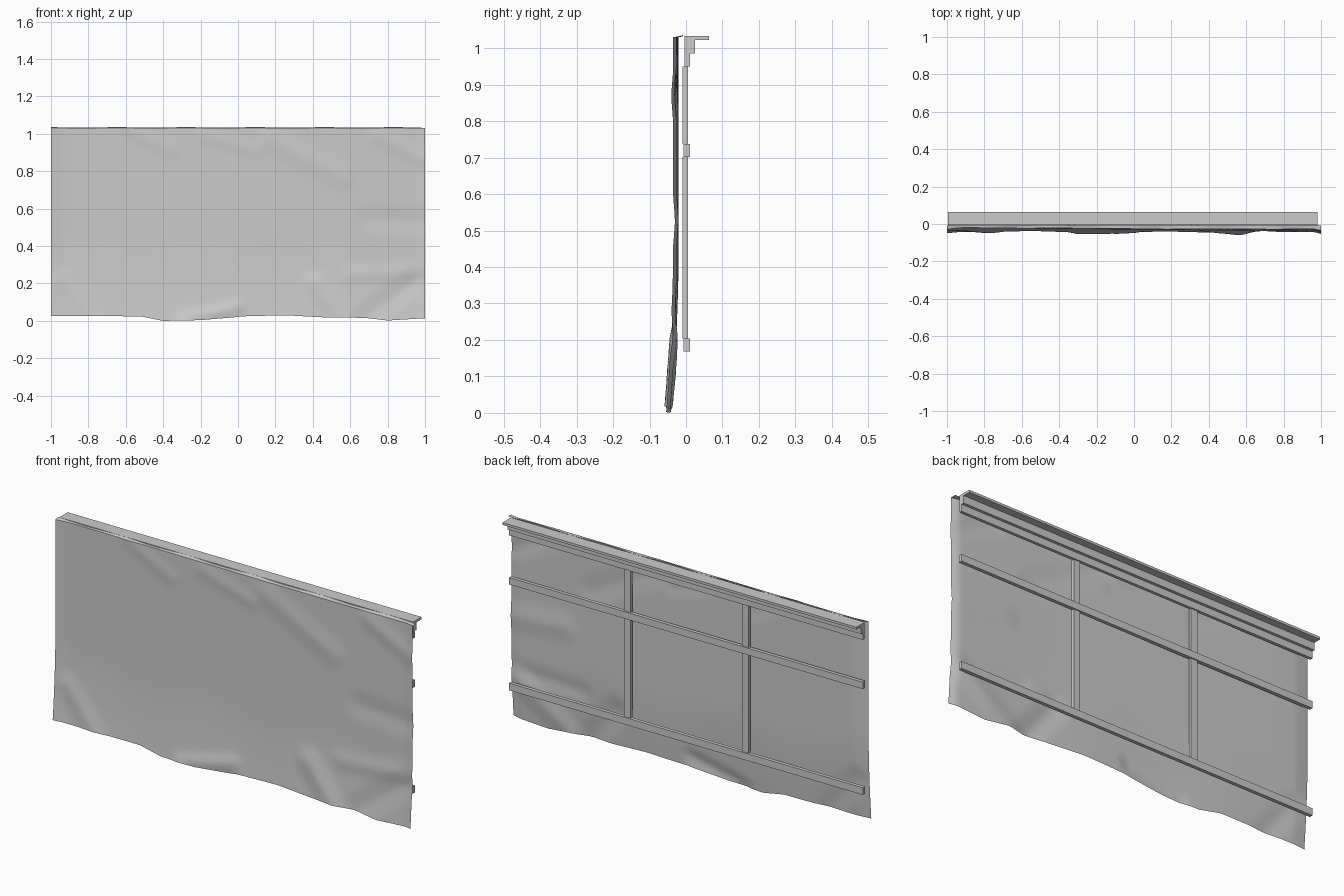
import bpy, bmesh, math
from mathutils import Vector

if "Cube" in bpy.data.objects:
    bpy.data.objects.remove(bpy.data.objects["Cube"])


def make_object(name, bm):
    bmesh.ops.recalc_face_normals(bm, faces=bm.faces)
    mesh = bpy.data.meshes.new(name)
    bm.to_mesh(mesh)
    bm.free()
    ob = bpy.data.objects.new(name, mesh)
    bpy.context.collection.objects.link(ob)
    return ob


def box(name, x0, x1, y0, y1, z0, z1):
    bm = bmesh.new()
    bmesh.ops.create_cube(bm, size=1)
    for v in bm.verts:
        v.co = Vector(((x0 + x1) / 2 + v.co.x * (x1 - x0),
                       (y0 + y1) / 2 + v.co.y * (y1 - y0),
                       (z0 + z1) / 2 + v.co.z * (z1 - z0)))
    return make_object(name, bm)


def extrude_x(name, profile, x0, x1):
    bm = bmesh.new()
    face = bm.faces.new([bm.verts.new((x0, y, z)) for y, z in profile])
    out = bmesh.ops.extrude_face_region(bm, geom=[face])
    for v in out["geom"]:
        if isinstance(v, bmesh.types.BMVert):
            v.co.x = x1
    return make_object(name, bm)


def lerp_table(table, x):
    for (a, p), (b, q) in zip(table, table[1:]):
        if x <= b:
            return p + (q - p) * (x - a) / (b - a)
    return table[-1][1]


# Wooden frame: stepped top rail, two cross rails, two uprights
X0, X1 = -0.995, 0.98
extrude_x("top_rail", [(-0.004, 0.95), (0.011, 0.95), (0.011, 0.985), (0.025, 0.985),
                       (0.025, 1.022), (0.063, 1.022), (0.063, 1.034), (-0.004, 1.034)], X0, X1)
box("middle_rail", X0, X1, -0.007, 0.011, 0.702, 0.737)
box("lower_rail", X0, X1, -0.007, 0.011, 0.168, 0.204)
for i, x in enumerate((-0.335, 0.325)):
    box(f"upright_{i + 1}_upper", x - 0.018, x + 0.018, -0.01, 0.005, 0.737, 0.95)
    box(f"upright_{i + 1}_lower", x - 0.018, x + 0.018, -0.01, 0.005, 0.204, 0.702)

# Cloth sheet hanging over the front, with uneven hem and creases
HEM = [(-1, 0.033), (-0.52, 0.03), (-0.4, 0.006), (-0.2, 0.01), (-0.02, 0.025), (0.02, 0.03),
       (0.25, 0.036), (0.45, 0.025), (0.68, 0.022), (0.8, 0.008), (1, 0.02)]
# Each crease: start, end, depth, width
CREASES = [((-0.93, 0.22), (-0.76, 0.02), -0.008, 0.07),
           ((0.0, 0.08), (-0.3, 0.01), -0.010, 0.05),
           ((0.42, 0.2), (0.58, 0.0), -0.012, 0.08),
           ((0.98, 0.24), (0.66, 0.01), 0.009, 0.08),
           ((-0.6, 1.03), (-0.36, 0.91), -0.004, 0.05),
           ((-0.18, 0.99), (0.1, 0.91), -0.004, 0.05),
           ((0.17, 0.97), (0.55, 0.77), -0.006, 0.08),
           ((0.75, 0.99), (0.98, 0.87), -0.006, 0.06),
           ((0.7, 0.55), (1.0, 0.53), 0.006, 0.08),
           ((0.6, 0.25), (1.0, 0.27), -0.006, 0.06)]


def crease(x, z):
    total = 0
    p = Vector((x, z))
    for a, b, depth, width in CREASES:
        a, b = Vector(a), Vector(b)
        t = max(0, min(1, (p - a).dot(b - a) / (b - a).length_squared))
        d = (p - a.lerp(b, t)).length
        total += depth * max(0, 1 - d / width)
    return total


def sheet_y(x, z):
    low = max(0, 1 - z / 0.42)
    y = -0.024 - 0.021 * low ** 1.7
    y -= 0.004 * math.sin(2.2 * x + 0.4) * (1 - 0.5 * low)
    y += 0.003 * low * math.sin(9 * x)
    y -= 0.008 * max(0, (-0.93 - x) / 0.07)          # left edge curls forward
    y -= 0.010 * max(0, (x - 0.965) / 0.035)         # right edge curls forward
    return max(-0.063, min(-0.010, y + crease(x, z)))


NX, NZ = 100, 50
bm = bmesh.new()
rows = []
for j in range(NZ + 2):
    row = []
    for i in range(NX + 1):
        x = -1 + 2 * i / NX
        hem = lerp_table(HEM, x)
        if j <= NZ:
            z = hem + (1.031 - hem) * j / NZ
            row.append(bm.verts.new((x, sheet_y(x, z), z)))
        else:                                        # lip turned back over the top
            row.append(bm.verts.new((x, -0.008, 1.034 + 0.002 * math.sin(17 * x))))
    rows.append(row)
for r, s in zip(rows, rows[1:]):
    for i in range(NX):
        bm.faces.new((r[i], r[i + 1], s[i + 1], s[i]))
low_point = min(v.co.z for v in bm.verts)
for v in bm.verts:                                   # let the hem touch the floor
    v.co.z -= low_point * max(0, 1 - v.co.z)
sheet = make_object("cloth_sheet", bm)
bpy.context.view_layer.objects.active = sheet
sheet.select_set(True)
bpy.ops.object.shade_smooth_by_angle(angle=math.radians(40))
